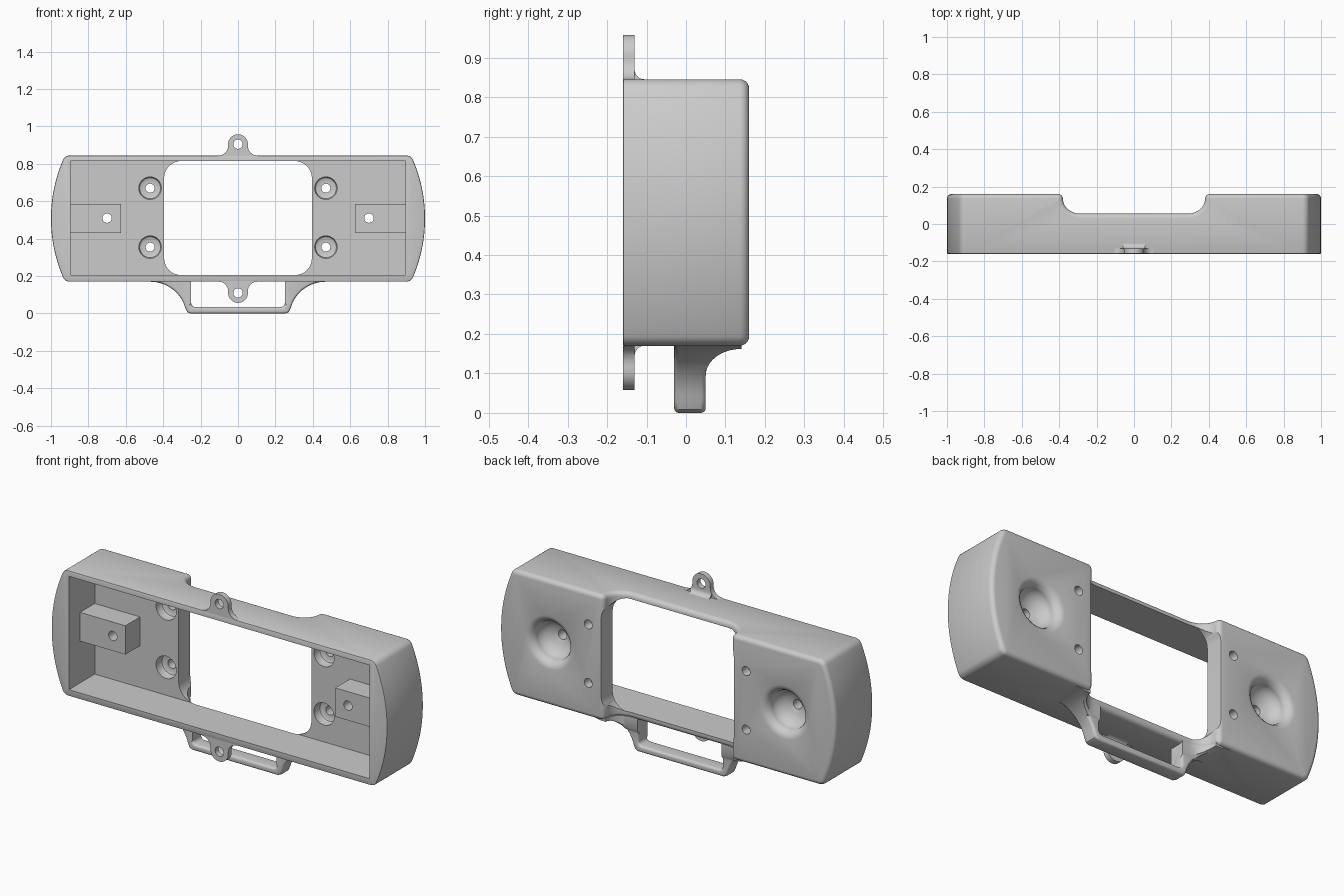
import bpy, bmesh
from math import sin, cos, radians, atan2, degrees, sqrt

if "Cube" in bpy.data.objects:
    bpy.data.objects.remove(bpy.data.objects["Cube"])

def arc(cx, cy, rx, a0, a1, n=8, ry=None):
    ry = rx if ry is None else ry
    return [(cx + rx * cos(radians(a0 + (a1 - a0) * i / n)),
             cy + ry * sin(radians(a0 + (a1 - a0) * i / n))) for i in range(n + 1)]

def finish(name, bm):
    bmesh.ops.recalc_face_normals(bm, faces=bm.faces)
    me = bpy.data.meshes.new(name)
    bm.to_mesh(me)
    bm.free()
    ob = bpy.data.objects.new(name, me)
    bpy.context.collection.objects.link(ob)
    return ob

def prism(name, pts, axis, a, b):
    """Extrude a 2D outline along an axis from a to b."""
    put = {'x': lambda p, t: (t, p[0], p[1]),
           'y': lambda p, t: (p[0], t, p[1]),
           'z': lambda p, t: (p[0], p[1], t)}[axis]
    bm = bmesh.new()
    lo = [bm.verts.new(put(p, a)) for p in pts]
    hi = [bm.verts.new(put(p, b)) for p in pts]
    bm.faces.new(lo)
    bm.faces.new(hi)
    for i in range(len(pts)):
        j = (i + 1) % len(pts)
        bm.faces.new((lo[i], lo[j], hi[j], hi[i]))
    return finish(name, bm)

def box(name, x0, x1, y0, y1, z0, z1):
    return prism(name, [(x0, z0), (x1, z0), (x1, z1), (x0, z1)], 'y', y0, y1)

def lathe(name, prof, x, z, n=40):
    """Closed solid turned about a y-parallel axis; prof = (radius, y)."""
    bm = bmesh.new()
    rings = [[bm.verts.new((x + r * cos(radians(360 * k / n)), y,
                            z + r * sin(radians(360 * k / n)))) for k in range(n)] for r, y in prof]
    for p, q in zip(rings, rings[1:]):
        for k in range(n):
            m = (k + 1) % n
            bm.faces.new((p[k], p[m], q[m], q[k]))
    bm.faces.new(rings[0])
    bm.faces.new(rings[-1])
    return finish(name, bm)

def boolean(ob, other, op='DIFFERENCE'):
    m = ob.modifiers.new('cut', 'BOOLEAN')
    m.operation, m.object, m.solver = op, other, 'EXACT'
    bpy.context.view_layer.objects.active = ob
    bpy.ops.object.modifier_apply(modifier=m.name)
    bpy.data.objects.remove(other)

def round_edges(ob, test, width, seg):
    bm = bmesh.new()
    bm.from_mesh(ob.data)
    bmesh.ops.remove_doubles(bm, verts=bm.verts, dist=0.0002)
    edges = [e for e in bm.edges if len(e.link_faces) == 2
             and e.calc_face_angle(0) > radians(45) and all(test(v.co) for v in e.verts)]
    bmesh.ops.bevel(bm, geom=edges, offset=width, segments=seg, profile=0.5,
                    affect='EDGES', clamp_overlap=False)
    bm.to_mesh(ob.data)
    bm.free()

def mirrored(half):
    return half + [(-x, y) for x, y in reversed(half)]

MID, HALF, R, RC = 0.5075, 0.3375, 0.797, 0.04

# body: slab with bowed ends and rounded corners
dz = HALF - RC
dx = sqrt((R - RC) ** 2 - dz ** 2)
t = degrees(atan2(dz, dx))
side = (arc(1 - R + dx, MID + dz, RC, 90, t) + arc(1 - R, MID, R, t, -t, 24)[1:-1]
        + arc(1 - R + dx, MID - dz, RC, -t, -90))
body = prism('body', mirrored(side), 'y', -0.16, 0.16)

# recess across the middle of the back, with curved shoulders
curve = arc(0.285, 0.135, 0.095, -90, 0, 10, 0.08) + arc(0.405, 0.135, 0.025, 180, 90, 6)[1:]
boolean(body, prism('recess', mirrored(curve + [(0.405, 0.3)]), 'z', -0.5, 1.5))
round_edges(body, lambda c: c.y > 0.04, 0.024, 5)
round_edges(body, lambda c: c.y < -0.155, 0.006, 2)

# front cavity and window through the centre
boolean(body, box('cavity', -0.895, 0.895, -0.3, 0.06, 0.205, 0.815))
r = 0.09
window = (arc(0.395 - r, 0.8145 - r, r, 90, 0) + arc(0.395 - r, 0.2055 + r, r, 0, -90))
boolean(body, prism('window', mirrored(window), 'y', -0.1, 0.3))

# inner blocks, finger dishes and screw holes on both sides
for s in (-1, 1):
    xa, xb = sorted((s * 0.625, s * 0.91))
    boolean(body, box('block', xa, xb, -0.065, 0.08, 0.43, 0.585), 'UNION')
    dish = ([(0.145, 0.2), (0.145, 0.1605), (0.128, 0.156), (0.115, 0.146), (0.106, 0.13)]
            + arc(0, 0.125, 0.104, 0, -70, 10, 0.075) + [(0.025, 0.05), (0.025, -0.2)])
    boolean(body, lathe('dish', dish, s * 0.7, 0.51))
    for z in (0.355, 0.67):
        bore = [(0.06, 0.0), (0.06, 0.095), (0.056, 0.105), (0.046, 0.11), (0.024, 0.11), (0.024, 0.3)]
        boolean(body, lathe('bore', bore, s * 0.47, z, 32))

# screw tabs above and below, each with a root fillet
def tab(name, flip):
    f = (lambda p: (p[0], 2 * MID - p[1])) if flip else (lambda p: p)
    half = arc(0, 0.905, 0.053, 90, 0, 12) + arc(0.103, 0.895, 0.05, 180, 270) + [(0.103, 0.83)]
    ob = prism(name, [f(p) for p in mirrored(half[1:])], 'y', -0.159, -0.13)
    root = [(-0.14, 0.835), (-0.105, 0.835)] + arc(-0.105, 0.87, 0.025, 270, 180) + [(-0.14, 0.87)]
    boolean(ob, prism('root', [f(p) for p in root], 'x', -0.06, 0.06), 'UNION')
    boolean(ob, lathe('hole', [(0.025, -0.3), (0.025, 0.0)], *f((0, 0.905)), 32))
    return ob

tabs = [tab('top_tab', False), tab('bottom_tab', True)]

# strap loop under the body, flaring into the back blocks
outer = [(0.47, 0.18)] + arc(0.47, -0.02, 0.195, 90, 165, 14, 0.19) + [(0.272, 0.008), (0.255, 0.0)]
inner = arc(0.23, 0.055, 0.02, -90, 0, 5) + [(0.25, 0.18)]
loop = prism('strap_loop', outer + [(-x, z) for x, z in reversed(outer)]
             + [(-x, z) for x, z in reversed(inner)] + inner, 'y', -0.03, 0.16)
flare = ([(-0.1, -0.1), (0.05, -0.1)] + arc(0.14, 0.095, 0.09, 180, 90, 10, 0.067) + [(0.14, 0.3), (-0.1, 0.3)])
boolean(loop, prism('flare', flare, 'x', -1, 1), 'INTERSECT')
boolean(loop, prism('recess', mirrored(curve + [(0.405, 0.3)]), 'z', -0.5, 1.5))
round_edges(loop, lambda c: c.z < 0.168 and c.y < 0.052, 0.012, 4)

for ob in [body, loop] + tabs:
    bpy.ops.object.select_all(action='DESELECT')
    ob.select_set(True)
    bpy.context.view_layer.objects.active = ob
    bpy.ops.object.shade_smooth_by_angle(angle=radians(35))
